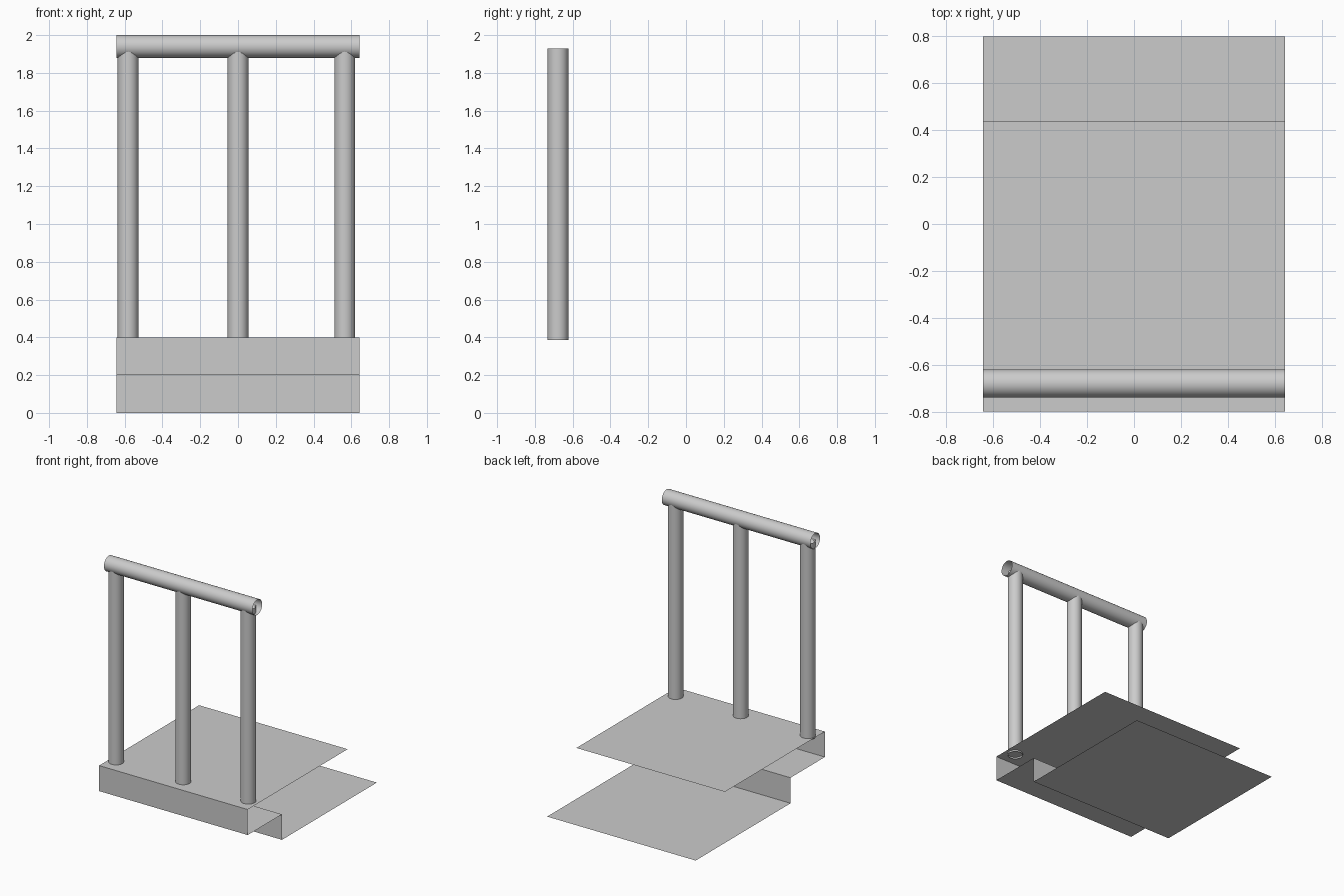
import bpy, bmesh
from math import radians
from mathutils import Matrix, Vector

if "Cube" in bpy.data.objects:
    bpy.data.objects.remove(bpy.data.objects["Cube"])

HALF_W = 0.644


def add_object(name, bm):
    mesh = bpy.data.meshes.new(name)
    bm.to_mesh(mesh)
    bm.free()
    obj = bpy.data.objects.new(name, mesh)
    bpy.context.collection.objects.link(obj)
    return obj


def open_tube(name, radius, length, centre, rotation=Matrix()):
    bm = bmesh.new()
    bmesh.ops.create_cone(bm, cap_ends=False, segments=32, radius1=radius,
                          radius2=radius, depth=length,
                          matrix=Matrix.Translation(centre) @ rotation)
    for face in bm.faces:
        face.smooth = True
    return add_object(name, bm)


# Folded step sheet: side profile (y, z) swept across the width
profile = [(0.438, 0.4), (-0.8, 0.4), (-0.8, 0.2),
           (-0.375, 0.2), (-0.375, 0.0), (0.8, 0.0)]
bm = bmesh.new()
rows = [[bm.verts.new((x, y, z)) for x in (-HALF_W, HALF_W)] for y, z in profile]
for a, b in zip(rows, rows[1:]):
    bm.faces.new((a[0], a[1], b[1], b[0]))
add_object("step_sheet", bm)

# Upright posts
bottom, top = 0.387, 1.929
for side, x in (("left", -0.582), ("middle", 0.0), ("right", 0.565)):
    open_tube(side + "_post", 0.0548, top - bottom,
              Vector((x, -0.678, (bottom + top) / 2)))

# Open-ended hand rail
open_tube("hand_rail", 0.06, 2 * HALF_W, Vector((0, -0.68, 1.94)),
          Matrix.Rotation(radians(90), 4, 'Y'))
